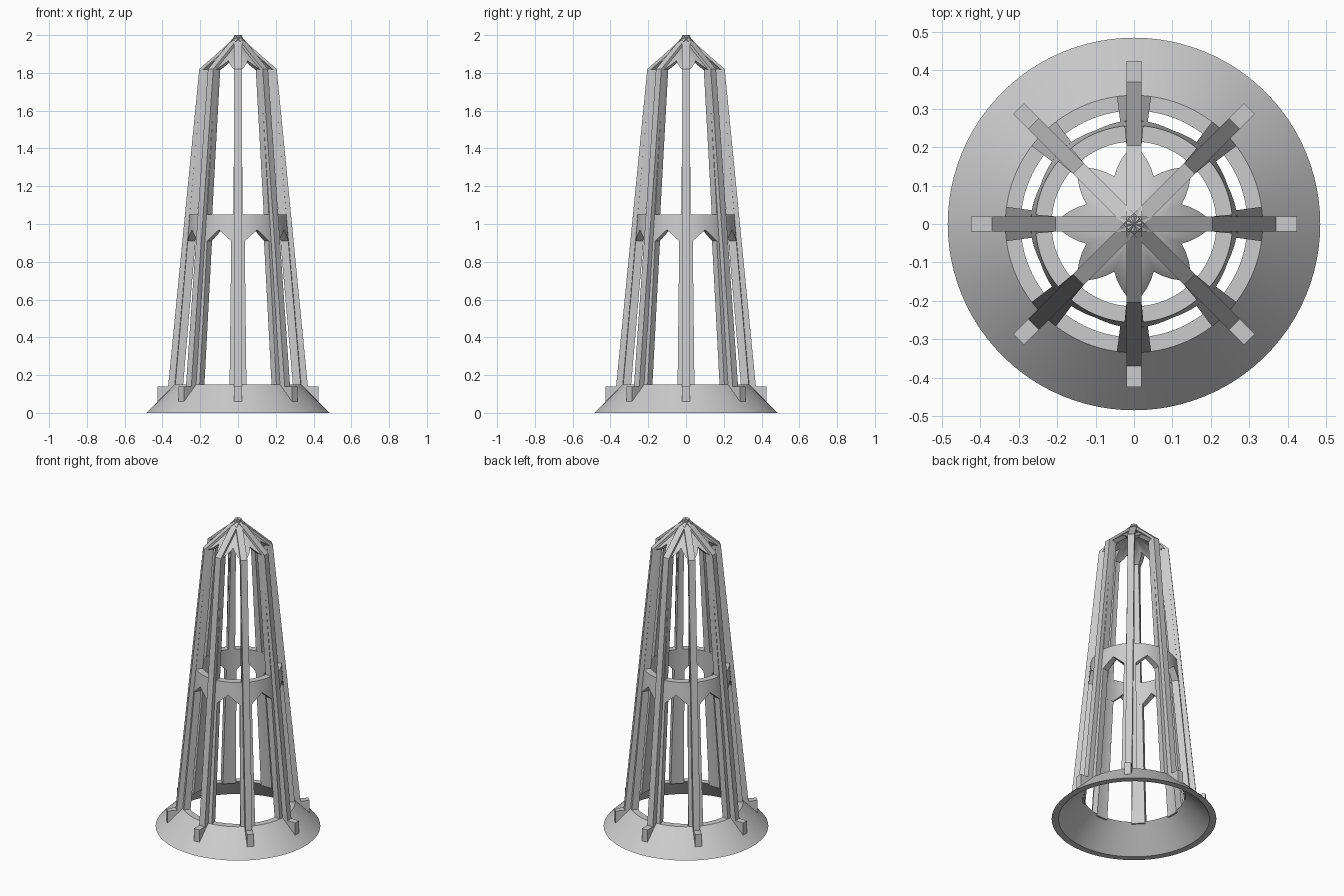
import bpy, bmesh, math
from math import radians, sin, cos

if "Cube" in bpy.data.objects:
    bpy.data.objects.remove(bpy.data.objects["Cube"])

COUNT = 8            # posts around the tower
STEP = 360 / COUNT
LOW_HALF = 7.65      # half angle of the lower posts, degrees
UP_HALF = 5.5        # half angle of the upper posts, degrees
WALL = 0.042

grey = bpy.data.materials.new("light_grey")
grey.diffuse_color = (0.6, 0.6, 0.6, 1)
grey.use_nodes = True
grey.node_tree.nodes["Principled BSDF"].inputs["Base Color"].default_value = grey.diffuse_color


def finish(name, bm):
    bmesh.ops.remove_doubles(bm, verts=bm.verts, dist=1e-5)
    bmesh.ops.recalc_face_normals(bm, faces=bm.faces)
    mesh = bpy.data.meshes.new(name)
    bm.to_mesh(mesh)
    bm.free()
    mesh.materials.append(grey)
    ob = bpy.data.objects.new(name, mesh)
    bpy.context.collection.objects.link(ob)
    bpy.ops.object.select_all(action='DESELECT')
    ob.select_set(True)
    bpy.context.view_layer.objects.active = ob
    bpy.ops.object.shade_smooth_by_angle(angle=radians(30))
    return ob


def sweep(bm, angles, section, closed):
    """Sweep an (r, z) section, which may vary with angle, around z."""
    rings = []
    for a in angles:
        t = radians(a)
        rings.append([bm.verts.new((r * sin(t), -r * cos(t), z)) for r, z in section(a)])
    n, m = len(rings), len(rings[0])
    for i in range(n if closed else n - 1):
        p, q = rings[i], rings[(i + 1) % n]
        for j in range(m):
            k = (j + 1) % m
            bm.faces.new((p[j], p[k], q[k], q[j]))
    if not closed:
        bm.faces.new(rings[0])
        bm.faces.new(rings[-1])


def wall_r(z):
    """Outer radius of the tapering wall."""
    return 0.335 + (0.19 - 0.335) * (z - 0.15) / (1.815 - 0.15)


def wall(z0, z1):
    return [(wall_r(z0), z0), (wall_r(z1), z1),
            (wall_r(z1) - WALL, z1), (wall_r(z0) - WALL, z0)]


def circle_angles(half):
    """Angles round the circle that hit post edges and window centres."""
    gap = STEP / 2 - half
    local = [-half, 0, half] + [half + 2 * gap * i / 6 for i in range(1, 6)]
    return [o * STEP + a for o in range(COUNT) for a in local]


def rise(a, half):
    """0 over a post, growing to 1 at the middle of a window."""
    d = abs((a + STEP / 2) % STEP - STEP / 2)
    return max(0, (d - half) / (STEP / 2 - half))


# flared hollow base
bm = bmesh.new()
sweep(bm, [i * 360 / 96 for i in range(96)],
      lambda a: [(0.485, 0), (0.335, 0.15), (0.295, 0.15), (0.445, 0)], True)
finish("base_skirt", bm)

# curved wall posts, wider below the middle ring
for name, half, z0, z1 in (("lower_posts", LOW_HALF, 0.14, 0.91),
                           ("upper_posts", UP_HALF, 1.05, 1.82)):
    bm = bmesh.new()
    for i in range(COUNT):
        sweep(bm, [i * STEP + half * k / 2 for k in range(-2, 3)],
              lambda a: wall(z0, z1), False)
    finish(name, bm)

# middle ring with pointed window heads under it
bm = bmesh.new()
sweep(bm, circle_angles(LOW_HALF),
      lambda a: wall(0.91 + 0.06 * rise(a, LOW_HALF), 1.05), True)
finish("middle_ring", bm)


# conical cap notched by the upper window heads
def cap_section(a):
    z = 1.815 + 0.05 * rise(a, UP_HALF)
    r = 0.19 * (1.985 - z) / 0.17
    return [(r, z), (0, 1.985), (0, 1.94), (r - WALL, z)]


bm = bmesh.new()
sweep(bm, circle_angles(UP_HALF), cap_section, True)
finish("cone_cap", bm)

# straight ribs running from a foot on the base to the tip
RIB = [(0.425, 0.06), (0.425, 0.14), (0.37, 0.14), (0.205, 1.82), (0, 2.0),
       (0, 1.96), (0.17, 1.81), (0.32, 0.14), (0.405, 0.06)]
bm = bmesh.new()
for i in range(COUNT):
    t = radians(i * STEP)
    sides = []
    for w in (-0.02, 0.02):
        sides.append([bm.verts.new((r * sin(t) + w * cos(t), -r * cos(t) + w * sin(t), z))
                      for r, z in RIB])
    p, q = sides
    bm.faces.new(p)
    bm.faces.new(q)
    for j in range(len(RIB)):
        k = (j + 1) % len(RIB)
        bm.faces.new((p[j], p[k], q[k], q[j]))
finish("ribs", bm)
